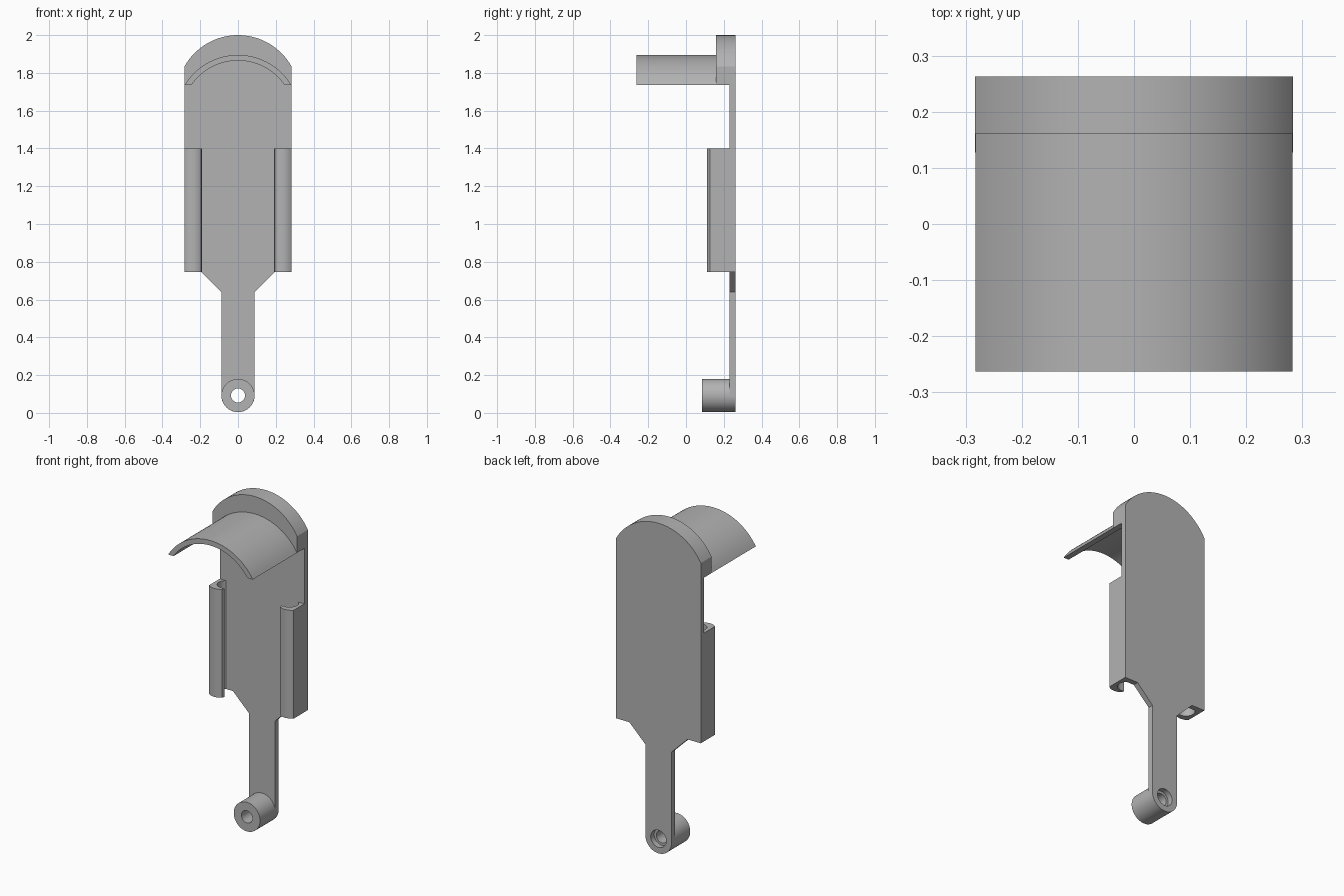
import bpy
import bmesh
from math import sin, cos, radians
from mathutils import Vector

if "Cube" in bpy.data.objects:
    bpy.data.objects.remove(bpy.data.objects["Cube"], do_unlink=True)

grey = bpy.data.materials.new("plain grey")
grey.use_nodes = True
colour = (0.45, 0.45, 0.45, 1)
grey.diffuse_color = colour
grey.node_tree.nodes["Principled BSDF"].inputs["Base Color"].default_value = colour


def arc(cx, cy, r, start, end, n=32):
    """Points on an arc, angles in degrees."""
    angles = [radians(start + (end - start) * i / n) for i in range(n + 1)]
    return [(cx + r * cos(a), cy + r * sin(a)) for a in angles]


def circle(cx, cy, r):
    return arc(cx, cy, r, 0, 360, 48)[:-1]


def extrude(name, loops, start, end, axis="Y"):
    """Fill an outline (later loops are holes) and extrude it along an axis."""
    bm = bmesh.new()
    for loop in loops:
        verts = [bm.verts.new((u, start, v) if axis == "Y" else (u, v, start))
                 for u, v in loop]
        for a, b in zip(verts, verts[1:] + verts[:1]):
            bm.edges.new((a, b))
    bmesh.ops.triangle_fill(bm, edges=bm.edges[:], use_beauty=True)
    grown = bmesh.ops.extrude_face_region(bm, geom=bm.faces[:], use_keep_orig=True)
    moved = [g for g in grown["geom"] if isinstance(g, bmesh.types.BMVert)]
    step = Vector((0, end - start, 0)) if axis == "Y" else Vector((0, 0, end - start))
    bmesh.ops.translate(bm, verts=moved, vec=step)
    bmesh.ops.recalc_face_normals(bm, faces=bm.faces[:])
    mesh = bpy.data.meshes.new(name)
    bm.to_mesh(mesh)
    bm.free()
    mesh.materials.append(grey)
    obj = bpy.data.objects.new(name, mesh)
    bpy.context.collection.objects.link(obj)
    bpy.ops.object.select_all(action="DESELECT")
    obj.select_set(True)
    bpy.context.view_layer.objects.active = obj
    bpy.ops.object.shade_smooth_by_angle(angle=radians(25))
    return obj


half, neck, back, plate_front, head_front = 0.283, 0.088, 0.263, 0.23, 0.16
boss_z = 0.092
crown = arc(0, 1.675, 0.325, 29.45, 150.55)
visor_outer = arc(0, 1.565, 0.33, 31, 149)
visor_inner = arc(0, 1.565, 0.30, 145.5, 34.5)

# Back plate with tapered neck, rounded foot and counterbore
outline = (crown + [(-half, 0.745), (-0.195, 0.745), (-neck, 0.64)]
           + arc(0, boss_z, neck, 180, 360) + [(neck, 0.64), (0.195, 0.745), (half, 0.745)])
extrude("back_plate", [outline, circle(0, boss_z, 0.052)], plate_front, back)

# Thick head above the visor
extrude("head", [crown + [(-half, 1.735)] + visor_inner + [(half, 1.735)]],
        head_front, plate_front)

# Arched visor
extrude("visor", [visor_outer + visor_inner], -0.263, head_front)

# Pivot boss with through hole
extrude("pivot_boss", [circle(0, boss_z, neck), circle(0, boss_z, 0.037)],
        0.085, plate_front)

# Side clips with inward curled lips
lip = arc(0.237, 0.18, 0.07, 49, 127, 12)
lip = [(x, 0.36 - y) for x, y in lip]
pocket = arc(0.212, 0.19, 0.05, -90, 53, 14)
section = [(half, plate_front)] + lip + [(0.19, 0.14)] + pocket
for side, name in ((1, "left_clip"), (-1, "right_clip")):
    extrude(name, [[(side * x, y) for x, y in section]], 0.745, 1.4, "Z")
